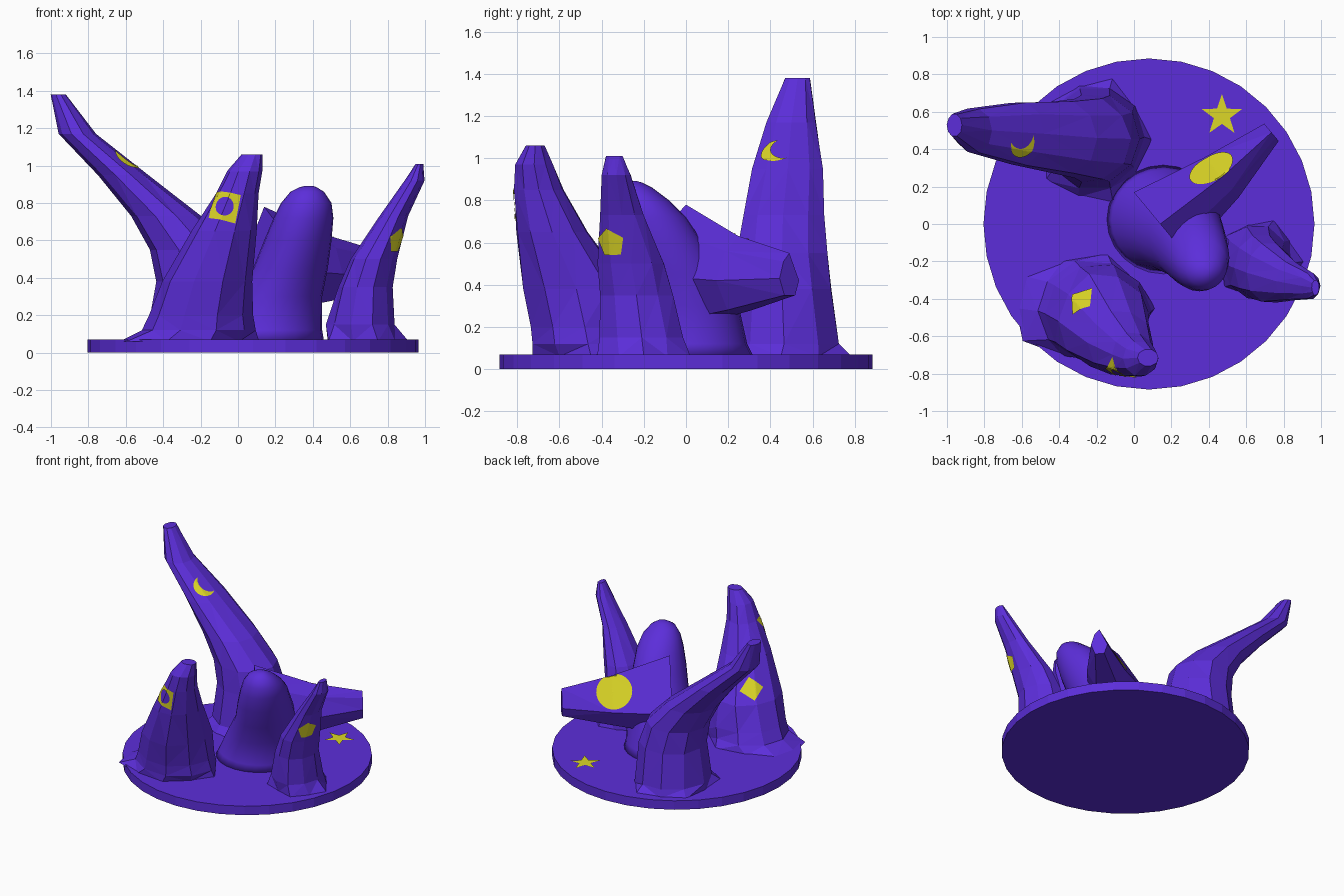
import bpy, bmesh, math, random
from mathutils import Vector
from mathutils.bvhtree import BVHTree

if "Cube" in bpy.data.objects:
    bpy.data.objects.remove(bpy.data.objects["Cube"])

random.seed(4)

def material(name, rgb):
    m = bpy.data.materials.new(name)
    m.diffuse_color = (*rgb, 1)
    m.use_nodes = True
    m.node_tree.nodes["Principled BSDF"].inputs["Base Color"].default_value = m.diffuse_color
    return m

PURPLE = material("purple", (0.107, 0.027, 0.70))
YELLOW = material("yellow", (0.72, 0.68, 0.02))

def finish(name, bm, mat):
    mesh = bpy.data.meshes.new(name)
    bm.to_mesh(mesh)
    bm.free()
    mesh.materials.append(mat)
    ob = bpy.data.objects.new(name, mesh)
    bpy.context.collection.objects.link(ob)
    return ob

def loft(name, rings, smooth=False):
    """Skin a list of equal point rings, cap both ends; returns a surface tree."""
    bm = bmesh.new()
    vs = [[bm.verts.new(p) for p in r] for r in rings]
    n = len(vs[0])
    for a, b in zip(vs, vs[1:]):
        for i in range(n):
            bm.faces.new((a[i], a[(i + 1) % n], b[(i + 1) % n], b[i]))
    bm.faces.new(vs[0][::-1])
    bm.faces.new(vs[-1])
    bmesh.ops.recalc_face_normals(bm, faces=bm.faces)
    if not smooth:
        bmesh.ops.triangulate(bm, faces=bm.faces)
    for f in bm.faces:
        f.smooth = smooth
    tree = BVHTree.FromBMesh(bm)
    finish(name, bm, PURPLE)
    return tree

def horn(name, slices, sides=10, jitter=0.04, smooth=False):
    """Horn from level slices (z, x min, x max, y min, y max)."""
    rings = []
    for k, (z, x0, x1, y0, y1) in enumerate(slices):
        ring = []
        for i in range(sides):
            a = 2 * math.pi * i / sides
            r = 1.02 + random.uniform(-jitter, jitter) if jitter else 1
            if k == 0 and jitter and i % 2:
                r *= 0.88                      # ragged foot
            ring.append(((x0 + x1) / 2 + r * (x1 - x0) / 2 * math.cos(a),
                         (y0 + y1) / 2 + r * (y1 - y0) / 2 * math.sin(a), z))
        rings.append(ring)
    return loft(name, rings, smooth)

# Round base
bm = bmesh.new()
bmesh.ops.create_cone(bm, cap_ends=True, segments=32, radius1=0.885, radius2=0.885, depth=0.07)
bmesh.ops.translate(bm, verts=bm.verts, vec=(0.08, 0, 0.035))
base_tree = BVHTree.FromBMesh(bm)
finish("base_disc", bm, PURPLE)

# Four standing horns
tall = horn("tall_back_horn", [
    (.06, -.52, .10, .10, .80), (.12, -.47, .05, .19, .74), (.38, -.44, .03, .22, .69),
    (.55, -.47, -.02, .24, .67), (.73, -.57, -.20, .26, .66), (.95, -.75, -.48, .31, .655),
    (1.17, -.96, -.76, .38, .62), (1.38, -1.0, -.92, .47, .59)])
front = horn("front_horn", [
    (.06, -.66, .12, -.74, -.16), (.12, -.52, .09, -.73, -.20), (.20, -.48, .08, -.74, -.22),
    (.38, -.40, .08, -.77, -.27), (.65, -.24, .10, -.81, -.46), (.85, -.12, .11, -.815, -.58),
    (.97, -.06, .125, -.81, -.63), (1.06, .02, .13, -.76, -.67)])
right = horn("right_horn", [
    (.06, .45, .90, -.42, .02), (.15, .48, .84, -.41, -.01), (.35, .54, .82, -.41, -.06),
    (.50, .60, .845, -.42, -.10), (.73, .76, .91, -.41, -.20), (.92, .89, .995, -.40, -.26),
    (1.01, .95, .99, -.38, -.30)])
horn("round_middle_horn", [
    (.06, -.15, .46, -.27, .32), (.12, -.12, .45, -.25, .29), (.30, -.02, .45, -.26, .25),
    (.45, .08, .48, -.30, .18), (.60, .14, .50, -.34, .08), (.72, .19, .51, -.36, 0),
    (.80, .23, .50, -.355, -.08), (.86, .28, .46, -.33, -.16), (.885, .33, .42, -.29, -.21),
    (.892, .36, .40, -.265, -.235)], sides=24, jitter=0, smooth=True)

# Sideways horn growing from the middle one: (centre x, y, z low, z high, half width)
section = [(0, 1), (-1, -.3), (-.6, -1), (.5, -1), (1, -.2), (.6, .6)]
side = Vector((.64, -.77, 0))
rings = []
for x, y, z0, z1, hw in [(.14, .0, .22, .78, .22), (.47, .25, .28, .63, .14), (.735, .49, .35, .55, .06)]:
    rings.append([Vector((x, y, (z0 + z1) / 2 + v * (z1 - z0) / 2)) + side * u * hw for u, v in section])
sideways = loft("sideways_horn", rings)

def polygon(radii, count, roll=0, per_edge=8):
    """Closed outline with straight edges, radii cycling (two radii make a star)."""
    c = []
    for i in range(count):
        a = math.radians(90 + roll) + 2 * math.pi * i / count
        r = radii[i % len(radii)]
        c.append(Vector((r * math.cos(a), r * math.sin(a))))
    return [c[i].lerp(c[(i + 1) % count], j / per_edge) for i in range(count) for j in range(per_edge)]

def decal(name, tree, centre, normal, outer, inner, closed=True, steps=8):
    """Thin painted shape between two outlines, laid onto the surface below."""
    n = Vector(normal).normalized()
    u = Vector((-n.y, n.x, 0)).normalized() if abs(n.z) < 0.99 else Vector((1, 0, 0))
    v = n.cross(u)
    c = Vector(centre)
    bm = bmesh.new()
    rows = []
    for k in range(steps + 1):
        row = []
        for a, b in zip(inner, outer):
            q = a.lerp(b, k / steps)
            p = c + u * q.x + v * q.y
            hit = tree.ray_cast(p + n * 0.2, -n, 0.45)[0] or tree.find_nearest(p)[0]
            row.append(bm.verts.new(hit + n * 0.006))
        rows.append(row)
    m = len(outer)
    for r0, r1 in zip(rows, rows[1:]):
        for i in range(m if closed else m - 1):
            j = (i + 1) % m
            bm.faces.new((r0[i], r1[i], r1[j], r0[j]))
    bmesh.ops.remove_doubles(bm, verts=bm.verts, dist=1e-5)
    return finish(name, bm, YELLOW)

def solid(name, tree, centre, normal, outer):
    decal(name, tree, centre, normal, outer, [p * 0 for p in outer])

# Painted shapes
solid("star_mark", base_tree, (.47, .58, .07), (0, 0, 1), polygon([.115, .045], 10))
solid("circle_mark", sideways, (.42, .29, .53), (-.5, .6, .6), polygon([.127], 32, per_edge=2))
solid("pentagon_mark", right, (.84, -.35, .60), (.75, -.62, -.12), polygon([.072], 5))
solid("diamond_mark", front, (-.27, -.42, .465), (-.62, .55, .52), polygon([.088], 4, 5))
square = polygon([.106], 4, 33)
decal("ring_square_mark", front, (-.07, -.79, .78), (-.15, -.95, .2), square,
      [p.normalized() * .05 for p in square], steps=5)

# Crescent: outer arc with an inner arc sharing its end points
outer, inner = [], []
turn = math.radians(45)
for i in range(33):
    a = math.radians(65 + 230 * i / 32)
    x, y = .078 * math.cos(a), .078 * math.sin(a)
    bend = .052 * math.sin(math.pi * i / 32)
    for lst, px in ((outer, x), (inner, x + bend)):
        py = y if lst is outer else y * (1 - .25 * math.sin(math.pi * i / 32))
        lst.append(Vector((px * math.cos(turn) - py * math.sin(turn),
                           px * math.sin(turn) + py * math.cos(turn))))
decal("crescent_mark", tall, (-.60, .435, 1.03), (.55, -.5, .67), outer, inner, closed=False)
